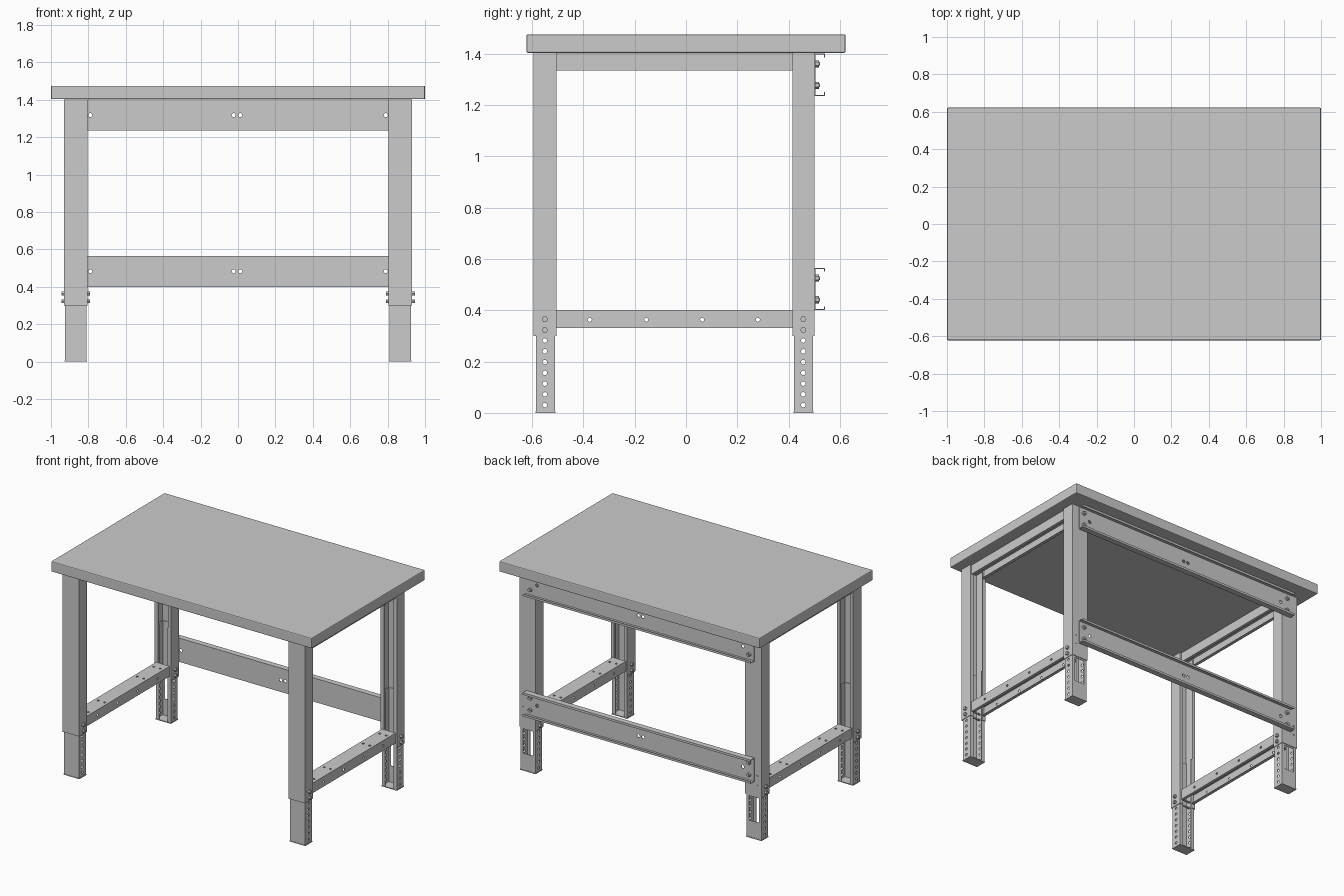
import bpy, bmesh
from mathutils import Matrix, Vector

if "Cube" in bpy.data.objects:
    bpy.data.objects.remove(bpy.data.objects["Cube"])

X, Y, Z = Vector((1, 0, 0)), Vector((0, 1, 0)), Vector((0, 0, 1))
T = 0.004          # sheet thickness
LEG_X = 0.8675     # leg centre line


def finish(name, bm):
    bmesh.ops.recalc_face_normals(bm, faces=bm.faces[:])
    me = bpy.data.meshes.new(name)
    bm.to_mesh(me)
    bm.free()
    ob = bpy.data.objects.new(name, me)
    bpy.context.collection.objects.link(ob)
    return ob


def add_box(bm, lo, hi):
    lo, hi = Vector(lo), Vector(hi)
    m = Matrix.Translation((lo + hi) / 2) @ Matrix.Diagonal((*(hi - lo), 1))
    bmesh.ops.create_cube(bm, size=1, matrix=m)


def add_rod(bm, center, axis, radius, length, sides):
    m = Matrix.Translation(center) @ Z.rotation_difference(axis).to_matrix().to_4x4()
    bmesh.ops.create_cone(bm, cap_ends=True, segments=sides, radius1=radius,
                          radius2=radius, depth=length, matrix=m)


def channel(name, origin, u, v, w, width, depth, length, lip):
    """Lipped C section: web along u, flanges along v, swept along w."""
    h, d, t = width / 2, depth, T
    half = [(h, 0), (h, d), (h - lip, d), (h - lip, d - t), (h - t, d - t), (h - t, t)]
    pts = half + [(-a, b) for a, b in reversed(half)]
    bm = bmesh.new()
    face = bm.faces.new([bm.verts.new(Vector(origin) + u * a + v * b) for a, b in pts])
    ext = bmesh.ops.extrude_face_region(bm, geom=[face])
    bmesh.ops.translate(bm, vec=w * length,
                        verts=[e for e in ext["geom"] if isinstance(e, bmesh.types.BMVert)])
    return finish(name, bm)


def cut(ob, rods=(), boxes=()):
    """Cut round holes (center, axis, length, radius) and box windows."""
    bm = bmesh.new()
    for c, axis, length, r in rods:
        add_rod(bm, c, axis, r, length, 12)
    for lo, hi in boxes:
        add_box(bm, lo, hi)
    tool = finish("cutter", bm)
    tool.hide_render = True
    mod = ob.modifiers.new("holes", "BOOLEAN")
    mod.operation, mod.solver, mod.object = "DIFFERENCE", "EXACT", tool
    deps = bpy.context.evaluated_depsgraph_get()
    ob.data = bpy.data.meshes.new_from_object(ob.evaluated_get(deps))
    ob.modifiers.clear()
    bpy.data.objects.remove(tool)


# Table top with slightly eased edges
bm = bmesh.new()
add_box(bm, (-1, -0.622, 1.403), (1, 0.622, 1.475))
bmesh.ops.bevel(bm, geom=bm.edges[:], offset=0.006, segments=2, profile=0.5, affect="EDGES")
finish("table_top", bm)

hardware = bmesh.new()
for s, side in ((-1, "left"), (1, "right")):
    x = s * LEG_X
    for end, web, inset, deep, low_deep, hole_y in (
            ("front", -0.595, 0.01, 0.09, 0.074, -0.55),
            ("back", 0.50, 0.005, 0.085, 0.075, 0.457)):
        inward = Y if end == "front" else -Y
        # Upper leg channel, open towards the middle of the bench
        upper = channel(f"{end}_{side}_leg", (x, web, 0.30), X, inward, Z,
                        0.125, deep, 1.102, 0.025)
        # Telescoping lower leg with height adjustment holes
        low_web = web + inward.y * inset
        lower = channel(f"{end}_{side}_lower_leg", (x, low_web, 0.0), X, inward, Z,
                        0.115, low_deep, 0.66, 0.025)
        holes = [((x, hole_y, 0.03 + 0.042 * i), X, 0.2, 0.009) for i in range(7)]
        window = []
        if end == "back":
            window = [((x - 0.038, low_web - 0.02, 0.12), (x + 0.038, low_web + 0.02, 0.29))]
            cut(upper, [((s * 0.9, web, z), Y, 0.06, 0.007) for z in (0.385, 0.45)])
        cut(lower, holes, window)
        # Foot plate
        bm = bmesh.new()
        ys = sorted((low_web, low_web + inward.y * low_deep))
        add_box(bm, (x - 0.06, ys[0] - 0.002, 0), (x + 0.06, ys[1] + 0.002, 0.006))
        finish(f"{end}_{side}_foot", bm)
        # Height locking bolts, head and nut
        for z in (0.323, 0.365):
            for bx in (s * 0.9375, s * 0.7985):
                add_rod(hardware, (bx, hole_y, z), X, 0.012, 0.015, 6)
            add_rod(hardware, (x, hole_y, z), X, 0.006, 0.155, 10)

    # Side rails between front and back legs, open underneath
    channel(f"{side}_top_rail", (x, -0.505, 1.40), X, -Z, Y, 0.105, 0.065, 0.92, 0.02)
    low = channel(f"{side}_stretcher", (x, -0.505, 0.40), X, -Z, Y, 0.105, 0.07, 0.92, 0.02)
    cut(low, [((x, y, 0.363), X, 0.2, 0.008) for y in (-0.375, -0.155, 0.063, 0.28)]
        + [((x + dx, y, 0.40), Z, 0.03, 0.008)
           for y in (-0.44, -0.26, 0.17, 0.35) for dx in (-0.025, 0.025)])

# Back rails, open to the rear, bolted to the back legs
for name, z in (("upper_back_rail", 1.318), ("lower_back_rail", 0.483)):
    rail = channel(name, (-0.875, 0.501, z), Z, Y, X, 0.165, 0.04, 1.75, 0.015)
    cut(rail, [((px, 0.503, z), Y, 0.03, 0.011) for px in (-0.79, -0.023, 0.012, 0.79)
               if px < 0.5 or name])
    for bx in (-0.84, 0.84):
        for dz in (-0.042, 0.042):
            add_rod(hardware, (bx, 0.511, z + dz), Y, 0.014, 0.015, 6)
            add_rod(hardware, (bx, 0.508, z + dz), Y, 0.007, 0.03, 10)
finish("bolts", hardware)
